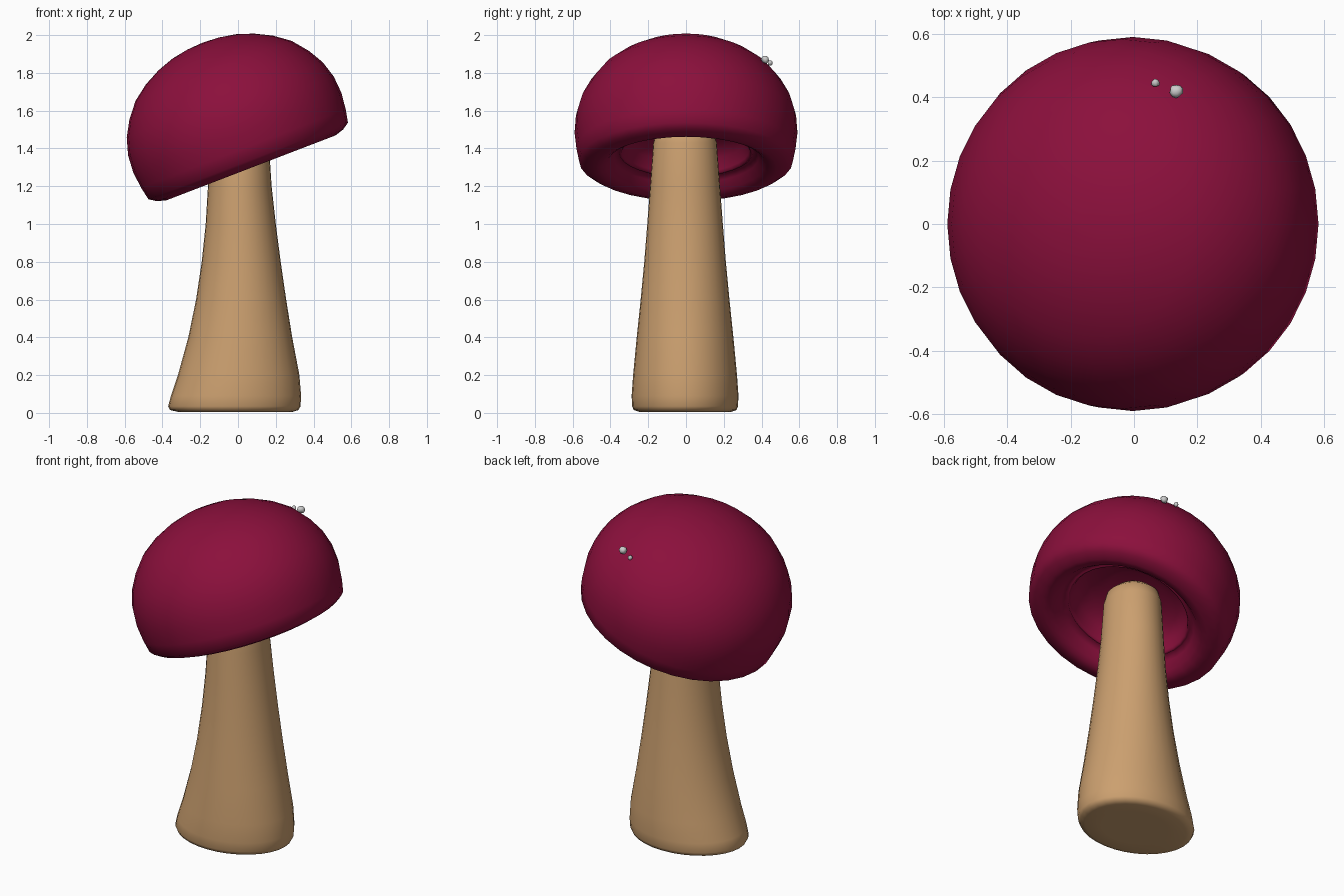
import bpy, bmesh, math, random
from mathutils import Matrix, Vector

if "Cube" in bpy.data.objects:
    bpy.data.objects.remove(bpy.data.objects["Cube"])

random.seed(4)


def material(name, color):
    m = bpy.data.materials.new(name)
    m.diffuse_color = color
    m.use_nodes = True
    m.node_tree.nodes["Principled BSDF"].inputs["Base Color"].default_value = m.diffuse_color
    return m


def finish(name, bm, mat=None, smooth=True):
    bmesh.ops.recalc_face_normals(bm, faces=bm.faces[:])
    me = bpy.data.meshes.new(name)
    bm.to_mesh(me)
    bm.free()
    for p in me.polygons:
        p.use_smooth = smooth
    if mat:
        me.materials.append(mat)
    ob = bpy.data.objects.new(name, me)
    bpy.context.collection.objects.link(ob)
    return ob


def loft(name, rings, sides, mat):
    """Skin a stack of ellipses (centre x, centre y, radius x, radius y, z); close both ends."""
    bm = bmesh.new()
    loops = []
    for cx, cy, rx, ry, z in rings:
        loops.append([bm.verts.new((cx + rx * math.cos(2 * math.pi * i / sides),
                                    cy + ry * math.sin(2 * math.pi * i / sides), z))
                      for i in range(sides)])
    for a, b in zip(loops, loops[1:]):
        for i in range(sides):
            j = (i + 1) % sides
            bm.faces.new((a[i], a[j], b[j], b[i]))
    bm.faces.new(loops[0][::-1])
    bm.faces.new(loops[-1])
    return finish(name, bm, mat)


red = material("cap_red", (0.26, 0.005, 0.045, 1))
tan = material("stem_tan", (0.60, 0.35, 0.16, 1))

# Stem: left edge, right edge, half depth, height; flares to the left at the foot
stem = [(-0.20, 0.19, 0.17, 0.005), (-0.32, 0.29, 0.245, 0.006), (-0.36, 0.32, 0.272, 0.015),
        (-0.37, 0.331, 0.28, 0.035), (-0.355, 0.334, 0.283, 0.09), (-0.318, 0.325, 0.275, 0.2),
        (-0.263, 0.287, 0.256, 0.4), (-0.222, 0.255, 0.235, 0.6), (-0.192, 0.226, 0.216, 0.8),
        (-0.171, 0.2, 0.2, 1.0), (-0.159, 0.178, 0.185, 1.2), (-0.15, 0.163, 0.168, 1.43),
        (-0.135, 0.148, 0.15, 1.49), (-0.09, 0.1, 0.1, 1.53)]
loft("stem", [((l + r) / 2, -0.005, (r - l) / 2, d, z) for l, r, d, z in stem], 32, tan)

# Cap: dome, rolled rim, ring crease and hollow underside, tilted as a whole
profile = [(0.02, 0.24), (0.16, 0.235), (0.26, 0.21), (0.32, 0.16), (0.335, 0.10),
           (0.342, 0.085), (0.352, 0.082), (0.36, 0.09), (0.385, 0.06), (0.42, 0.02),
           (0.45, 0.004), (0.48, 0.0), (0.53, 0.015), (0.566, 0.04), (0.58, 0.11),
           (0.59, 0.2), (0.583, 0.295), (0.556, 0.385), (0.51, 0.467), (0.443, 0.55),
           (0.36, 0.612), (0.27, 0.658), (0.18, 0.689), (0.09, 0.705), (0.01, 0.71)]
cap = loft("cap", [(0, 0, r, r, z) for r, z in profile], 32, red)
cap.data.transform(Matrix.Translation((0.068, 0, 1.297)) @ Matrix.Rotation(math.radians(-21), 4, 'Y'))

# Two tiny grey crumbs resting on the cap
for name, pos, r in (("large_crumb", (0.133, 0.42, 1.87), 0.022),
                     ("small_crumb", (0.068, 0.445, 1.852), 0.014)):
    bm = bmesh.new()
    bmesh.ops.create_icosphere(bm, subdivisions=2, radius=r)
    for v in bm.verts:
        v.co = v.co * random.uniform(0.82, 1.1) + Vector(pos)
    finish(name, bm)
